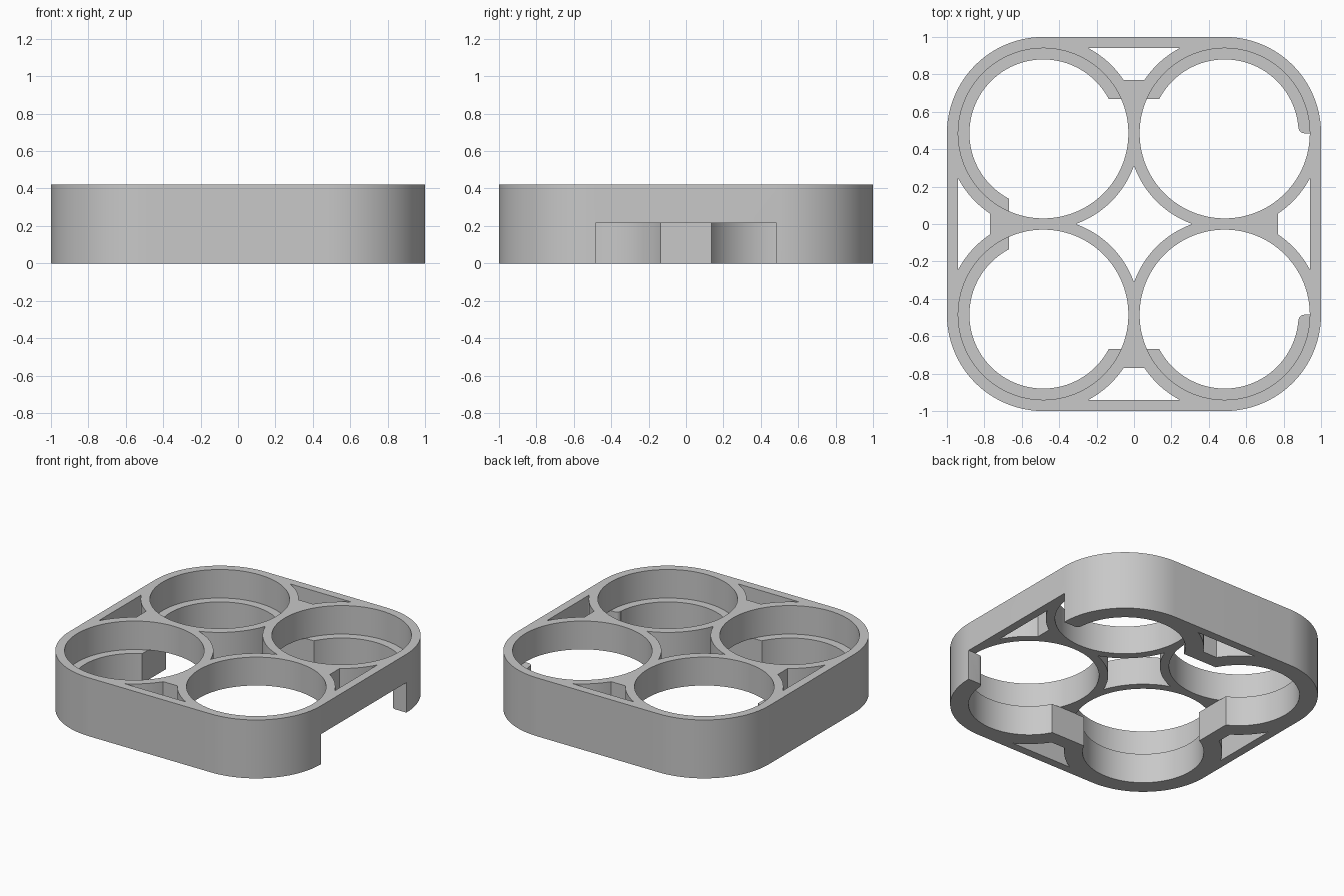
import bpy, bmesh
from math import cos, sin, radians, atan2, sqrt, degrees
from mathutils import Matrix, Vector

cube = bpy.data.objects.get("Cube")
if cube:
    bpy.data.objects.remove(cube, do_unlink=True)

HEIGHT, LIP_Z = 0.42, 0.215      # total height, height of the retaining lip
C = 0.485                        # pocket centre offset
R_POCKET, R_LIP, R_OUTER = 0.455, 0.395, 0.515
INNER, WEB, BLOCK = 0.94, 0.77, 0.668   # wall inside, web edge, block face

grey = bpy.data.materials.new("plain grey")
grey.use_nodes = True
colour = (0.58, 0.58, 0.58, 1)
grey.diffuse_color = colour
grey.node_tree.nodes["Principled BSDF"].inputs["Base Color"].default_value = colour


def arc(cx, cy, r, a0, a1, n):
    angles = [radians(a0 + (a1 - a0) * i / n) for i in range(n + 1)]
    return [(cx + r * cos(a), cy + r * sin(a)) for a in angles]


def turn(points, quarter):
    rot = Matrix.Rotation(radians(90 * quarter), 2)
    return [tuple(rot @ Vector(p)) for p in points]


def prism(name, outline, z0, z1):
    bm = bmesh.new()
    base = bm.faces.new([bm.verts.new((x, y, z0)) for x, y in outline])
    top = bmesh.ops.extrude_face_region(bm, geom=[base])["geom"]
    bmesh.ops.translate(bm, vec=(0, 0, z1 - z0),
                        verts=[v for v in top if isinstance(v, bmesh.types.BMVert)])
    bmesh.ops.recalc_face_normals(bm, faces=bm.faces[:])
    mesh = bpy.data.meshes.new(name)
    bm.to_mesh(mesh)
    bm.free()
    mesh.materials.append(grey)
    obj = bpy.data.objects.new(name, mesh)
    bpy.context.collection.objects.link(obj)
    return obj


def cut(body, outline, z0, z1):
    cutter = prism("cutter", outline, z0, z1)
    cutter.hide_render = True
    mod = body.modifiers.new("cut", "BOOLEAN")
    mod.operation, mod.solver, mod.object = "DIFFERENCE", "EXACT", cutter
    bpy.context.view_layer.objects.active = body
    bpy.ops.object.modifier_apply(modifier=mod.name)
    bpy.data.objects.remove(cutter, do_unlink=True)


# Outer block with large round corners
outline = []
for q in range(4):
    outline += turn(arc(C, C, R_OUTER, 0, 90, 24), q)
tray = prism("four_cup_tray", outline, 0, HEIGHT)

# Opening under the webs, leaving through the right side with rounded ends
half = [(BLOCK, BLOCK), (BLOCK, 0.515)]
half += arc(0.91, 0.515, 0.03, 180, 270, 6) + [(1.1, C)]
mirrored = [(x, -y) for x, y in reversed(half)]
cut(tray, [(-BLOCK, -BLOCK), (-BLOCK, BLOCK)] + half + mirrored, -0.1, LIP_Z + 0.001)

# Star shaped hole between the four pockets
tip = degrees(atan2(C, sqrt(R_OUTER ** 2 - C ** 2)))
star = []
for q in range(4):
    star += turn(arc(C, C, R_OUTER, 180 + tip, 270 - tip, 20), q)[:-1]
cut(tray, star, -0.1, HEIGHT + 0.1)

for q in range(4):
    # Cup pocket and the narrower hole through its lip
    centre = turn([(C, C)], q)[0]
    cut(tray, arc(*centre, R_POCKET, 0, 360, 96)[:-1], LIP_Z, HEIGHT + 0.1)
    cut(tray, arc(*centre, R_LIP, 0, 360, 96)[:-1], -0.1, LIP_Z + 0.1)
    # Slot between the outer wall and two neighbouring rings
    angles = []
    for y in (INNER, WEB):
        dy = y - C
        angles.append(degrees(atan2(dy, -sqrt(R_OUTER ** 2 - dy ** 2))))
    side = arc(C, C, R_OUTER, *angles, 10)
    slot = side + [(-x, y) for x, y in reversed(side)]
    cut(tray, turn(slot, q), -0.1, HEIGHT + 0.1)

bpy.ops.object.select_all(action="DESELECT")
tray.select_set(True)
bpy.context.view_layer.objects.active = tray
bpy.ops.object.shade_smooth_by_angle(angle=radians(30))
